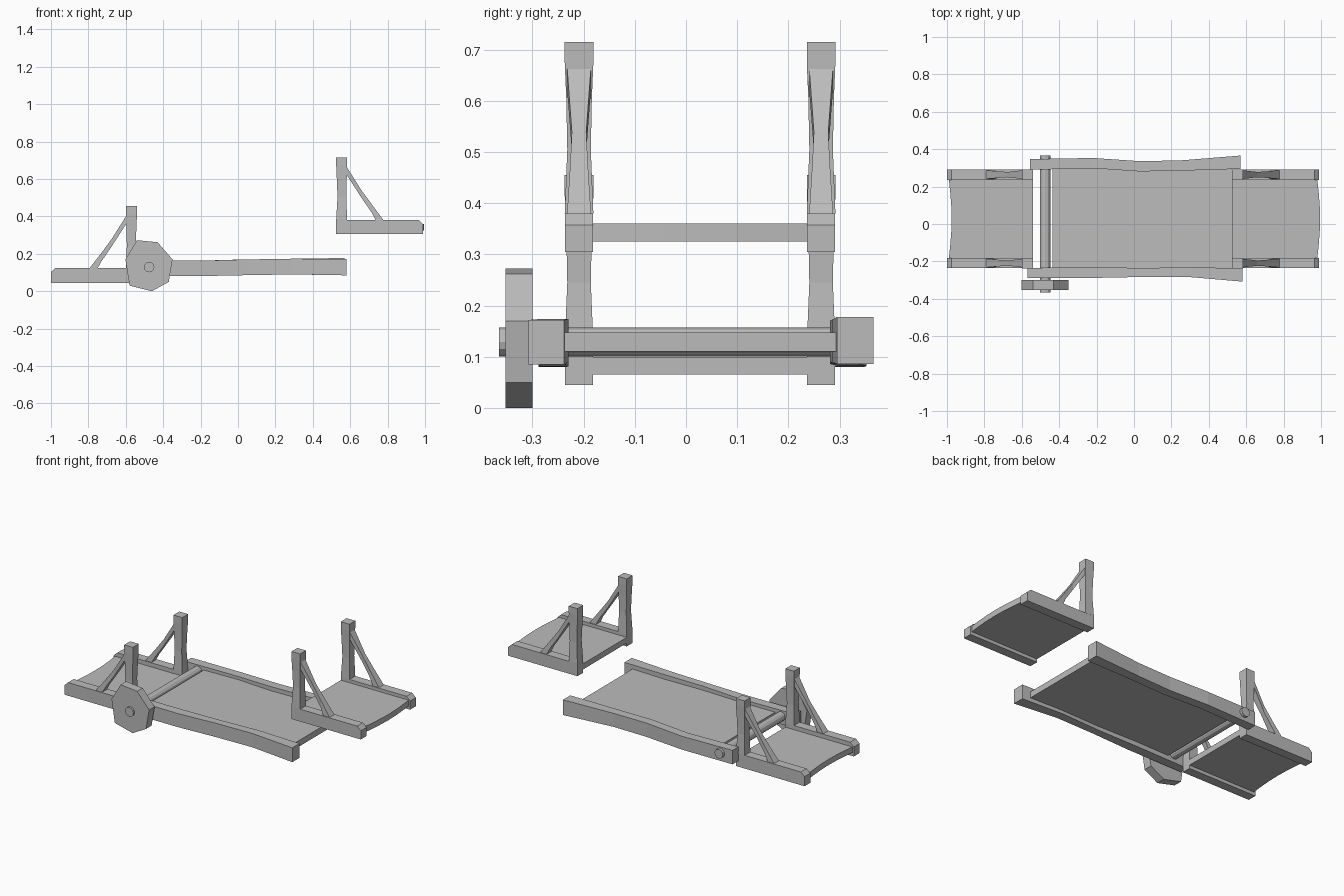
import bpy
import math
from mathutils import Vector

if "Cube" in bpy.data.objects:
    bpy.data.objects.remove(bpy.data.objects["Cube"], do_unlink=True)

grey = bpy.data.materials.new("plain_grey")
grey.use_nodes = True
grey.diffuse_color = (0.5, 0.5, 0.5, 1)
grey.node_tree.nodes["Principled BSDF"].inputs["Base Color"].default_value = (0.5, 0.5, 0.5, 1)

MID_Y = 0.0275      # centre line between the landing rails
SPAN = 0.2365       # centre line to rail centre


def loft(name, rings):
    """Solid through a row of matching rings, capped at both ends."""
    n = len(rings[0])
    verts = [Vector(p) for ring in rings for p in ring]
    faces = [tuple(range(n)), tuple(range(len(verts) - n, len(verts)))]
    for r in range(len(rings) - 1):
        for i in range(n):
            j = (i + 1) % n
            faces.append((r * n + i, r * n + j, (r + 1) * n + j, (r + 1) * n + i))
    mesh = bpy.data.meshes.new(name)
    mesh.from_pydata(verts, [], faces)
    mesh.materials.append(grey)
    obj = bpy.data.objects.new(name, mesh)
    bpy.context.collection.objects.link(obj)
    # consistent outward faces
    import bmesh
    bm = bmesh.new()
    bm.from_mesh(mesh)
    bmesh.ops.recalc_face_normals(bm, faces=bm.faces)
    bm.to_mesh(mesh)
    bm.free()
    return obj


def along_x(x, y0, y1, z0, z1):
    return [(x, y0, z0), (x, y1, z0), (x, y1, z1), (x, y0, z1)]


def along_z(z, x0, x1, y0, y1):
    return [(x0, y0, z), (x1, y0, z), (x1, y1, z), (x0, y1, z)]


def prism_y(name, outline, y0, y1):
    return loft(name, [[(x, y, z) for x, z in outline] for y in (y0, y1)])


def landing(prefix, inner, d, length, base, rail_h):
    """Raised platform: deck, two rails, two waisted posts with braces."""
    def px(u):
        return inner + d * u

    # deck with a bowed outer end
    steps = 6
    rings = []
    for i in range(steps + 1):
        t = i / steps
        y = MID_Y + (2 * t - 1) * (SPAN - 0.025)
        end = px(length - 0.01) + 0.015 * math.sin(math.pi * t)
        rings.append([(px(0), y, base + 0.02), (end, y, base + 0.02),
                      (end, y, base + 0.055), (px(0), y, base + 0.055)])
    loft(prefix + "_deck", rings)

    for side, tag in ((-1, "right"), (1, "left")):
        y = MID_Y + side * SPAN
        top = base + rail_h
        # rail with a chamfered outer end
        prism_y(f"{prefix}_rail_{tag}",
                [(px(0), base), (px(length), base), (px(length), top - 0.022),
                 (px(length - 0.024), top), (px(0), top)], y - 0.0275, y + 0.0275)
        # post, narrow in the middle
        profile = ((rail_h, 0, 0.028), (0.2, 0.007, 0.023),
                   (0.3, 0.003, 0.025), (0.37, 0, 0.028), (0.41, 0, 0.028))
        loft(f"{prefix}_post_{tag}",
             [along_z(base + h, px(inset), px(0.058 - inset * 0.5), y - w, y + w)
              for h, inset, w in profile])
        # slanted brace from post head to rail, slightly sagging
        path = ((0.05, 0.37, 0.327, 0.024), (0.135, 0.235, 0.195, 0.014),
                (0.19, 0.16, 0.115, 0.018), (0.26, rail_h - 0.01, rail_h - 0.01, 0.024))
        rings = []
        for k, (u, hi, lo, w) in enumerate(path):
            back = u - 0.045 if k == 3 else u
            rings.append([(px(u), y - w, base + hi), (px(u), y + w, base + hi),
                          (px(back), y + w, base + lo), (px(back), y - w, base + lo)])
        loft(f"{prefix}_brace_{tag}", rings)


landing("low_landing", -0.54, -1, 0.46, 0.045, 0.08)
landing("high_landing", 0.525, 1, 0.465, 0.305, 0.075)

# bridge deck and its wavy side beams
loft("bridge_deck", [along_x(-0.435, -0.25, 0.31, 0.108, 0.143),
                     along_x(0.525, -0.25, 0.31, 0.11, 0.147)])
loft("bridge_beam_left", [
    along_x(-0.555, 0.29, 0.347, 0.08, 0.165),
    along_x(-0.22, 0.298, 0.353, 0.082, 0.163),
    along_x(0.03, 0.281, 0.336, 0.086, 0.17),
    along_x(0.25, 0.285, 0.34, 0.09, 0.172),
    along_x(0.57, 0.295, 0.366, 0.086, 0.178)])
loft("bridge_beam_right", [
    along_x(-0.57, -0.288, -0.235, 0.08, 0.165),
    along_x(-0.2, -0.288, -0.23, 0.081, 0.163),
    along_x(0.05, -0.283, -0.236, 0.086, 0.17),
    along_x(0.3, -0.284, -0.23, 0.09, 0.174),
    along_x(0.58, -0.308, -0.238, 0.085, 0.172)])

# round axle
axle = [(-0.475 + 0.028 * math.cos(math.tau * i / 12),
         0.129 + 0.028 * math.sin(math.tau * i / 12)) for i in range(12)]
prism_y("axle", axle, -0.365, 0.365)

# rough seven-sided wheel
prism_y("wheel", [(-0.54, 0.273), (-0.43, 0.262), (-0.35, 0.17), (-0.37, 0.05),
                  (-0.46, 0.0), (-0.58, 0.03), (-0.602, 0.17)], -0.353, -0.3)
